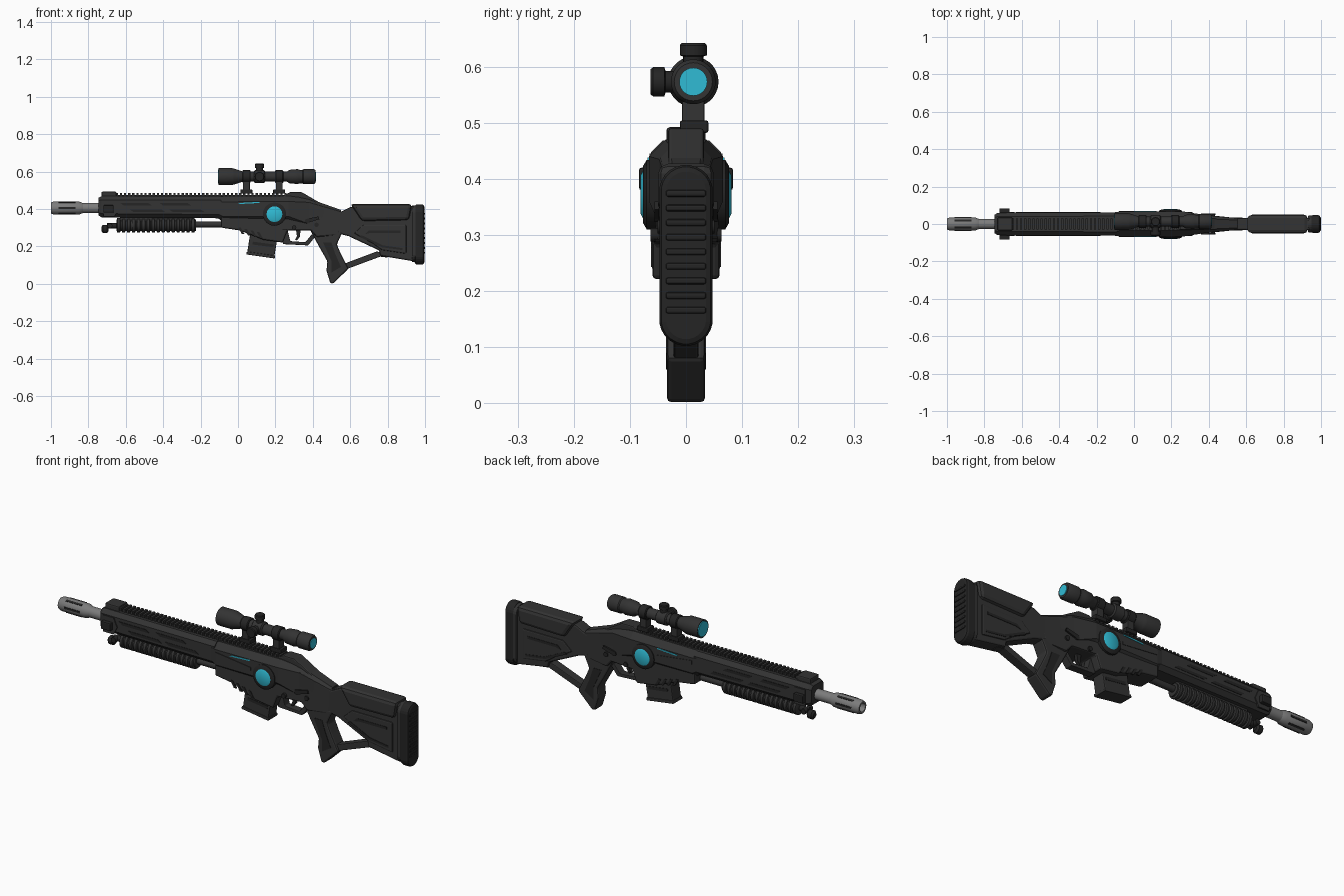
import bpy, bmesh, math
from mathutils import Matrix, Vector

cube = bpy.data.objects.get("Cube")
if cube:
    bpy.data.objects.remove(cube)


def material(name, color):
    m = bpy.data.materials.new(name)
    m.use_nodes = True
    m.diffuse_color = (*color, 1)
    m.node_tree.nodes["Principled BSDF"].inputs["Base Color"].default_value = (*color, 1)
    return m


BODY = material("charcoal", (.033, .033, .033))
TRIM = material("black_trim", (.018, .018, .018))
STEEL = material("barrel_grey", (.2, .2, .2))
GLOW = material("cyan_glass", (.03, .5, .66))


def finish(bm, name, mat, bevel=0, smooth=False):
    bmesh.ops.recalc_face_normals(bm, faces=bm.faces)
    me = bpy.data.meshes.new(name)
    bm.to_mesh(me)
    bm.free()
    me.materials.append(mat)
    ob = bpy.data.objects.new(name, me)
    bpy.context.collection.objects.link(ob)
    if bevel:
        mod = ob.modifiers.new("bevel", "BEVEL")
        mod.width, mod.segments, mod.limit_method = bevel, 2, "ANGLE"
    if smooth:
        for o in bpy.context.selected_objects:
            o.select_set(False)
        ob.select_set(True)
        bpy.context.view_layer.objects.active = ob
        bpy.ops.object.shade_smooth_by_angle(angle=math.radians(35))
    return ob


def bridge(bm, rings):
    # join matching rings of vertices and cap both ends
    n = len(rings[0])
    for a, b in zip(rings, rings[1:]):
        for i in range(n):
            j = (i + 1) % n
            bm.faces.new((a[i], a[j], b[j], b[i]))
    bm.faces.new(rings[0])
    bm.faces.new(rings[-1])


def prism(name, pts, width, mat=BODY, bevel=0, yc=0):
    # side outline (x, z) extruded across y; width may vary with x
    w = width if callable(width) else lambda x: width
    bm = bmesh.new()
    bridge(bm, [[bm.verts.new((x, yc + s * w(x), z)) for x, z in pts] for s in (-1, 1)])
    return finish(bm, name, mat, bevel)


def plates(name, pts, y, mat=TRIM, bevel=0):
    # thin matching plates on both flanks
    for s, side in ((-1, "right"), (1, "left")):
        prism(f"{side}_{name}", pts, .004, mat, bevel, s * y)


def box(name, x0, x1, y0, y1, z0, z1, mat=BODY, bevel=0):
    return prism(name, [(x0, z0), (x1, z0), (x1, z1), (x0, z1)], (y1 - y0) / 2, mat, bevel, (y0 + y1) / 2)


def loft(name, sections, mat=BODY):
    # chamfered sections along x: x, half width, bottom, top, chamfer
    bm = bmesh.new()
    rings = []
    for x, w, b, t, c in sections:
        half = [(w - c, b), (w, b + c), (w, t - c), (w - c, t)]
        ring = half + [(-y, z) for y, z in reversed(half)]
        rings.append([bm.verts.new((x, y, z)) for y, z in ring])
    bridge(bm, rings)
    return finish(bm, name, mat)


TURN = {"X": Matrix.Rotation(math.pi / 2, 4, "Y"), "Y": Matrix.Rotation(-math.pi / 2, 4, "X"), "Z": Matrix()}


def lathe(name, profile, pos, axis="X", mat=BODY, seg=28):
    # profile of (distance along axis, radius)
    bm = bmesh.new()
    m = Matrix.Translation(pos) @ TURN[axis]
    bridge(bm, [[bm.verts.new(m @ Vector((r * math.cos(k * math.tau / seg), r * math.sin(k * math.tau / seg), d)))
                 for k in range(seg)] for d, r in profile])
    return finish(bm, name, mat, smooth=True)


# Barrel and fluted muzzle
BZ = .405
lathe("barrel", [(-.84, .027), (-.70, .027)], (0, 0, BZ), mat=STEEL)
lathe("muzzle", [(-.95, .02), (-1, .022), (-1, .03), (-.985, .035), (-.85, .035), (-.83, .027)], (0, 0, BZ), mat=STEEL)
lathe("bore", [(-.957, .02), (-.949, .02)], (0, 0, BZ), mat=TRIM)
for k in range(6):
    slot = box("muzzle_flute", -.96, -.87, -.005, .005, .032, .037, TRIM)
    slot.matrix_world = Matrix.Translation((0, 0, BZ)) @ Matrix.Rotation((k + .5) * math.tau / 6, 4, "X")

# Handguard, vents and front lugs
loft("handguard", [(-.745, .05, .365, .46, .015), (-.73, .06, .355, .468, .02), (-.09, .062, .35, .468, .02)])
for x in (-.63, -.42):
    plates("upper_vent", [(x, .432), (x + .02, .418), (x + .17, .418), (x + .15, .432)], .059)
for x in (-.58, -.37):
    plates("lower_vent", [(x, .398), (x + .02, .384), (x + .19, .384), (x + .17, .398)], .059)
plates("handguard_panel", [(-.72, .445), (-.66, .445), (-.64, .40), (-.66, .36), (-.72, .36)], .061, BODY)
for s in (-1, 1):
    box("front_lug", -.72, -.665, s * .07 - .014, s * .07 + .014, .38, .42, TRIM, .005)
box("front_sight_base", -.73, -.65, -.035, .035, .45, .492, BODY, .006)

# Toothed top rail
box("top_rail", -.73, .265, -.024, .024, .455, .474)
for i in range(45):
    x = -.72 + i * .022
    box("rail_tooth", x, x + .012, -.03, .03, .47, .485)

# Ribbed tube under the handguard
ribs = [(-.65, .028)]
for i in range(16):
    x = -.645 + i * .0265
    ribs += [(x, .039), (x + .014, .039), (x + .017, .031), (x + .024, .031)]
lathe("ribbed_foregrip", ribs, (0, 0, .313), seg=20)
lathe("guide_rod", [(-.23, .016), (-.05, .016)], (0, 0, .317))
box("foregrip_bridge", -.63, -.24, -.022, .022, .33, .37)
lathe("foregrip_stem", [(-.70, .014), (-.64, .014)], (0, 0, .31), mat=TRIM)
lathe("foregrip_knob", [(-.73, .012), (-.722, .022), (-.70, .022), (-.692, .012)], (0, 0, .293), mat=TRIM, seg=16)
lathe("foregrip_crosspin", [(-.03, .014), (.03, .014)], (-.685, 0, .31), "Y", TRIM, 12)


# Receiver
def body_width(x):
    return .06 if x < .27 else .06 - (x - .27) * .1


loft("upper_receiver", [(-.12, .06, .36, .46, .02), (-.08, .066, .33, .468, .03), (.27, .066, .33, .47, .03),
                        (.38, .048, .30, .455, .02), (.55, .031, .28, .395, .01)])
prism("lower_receiver", [(-.09, .43), (-.09, .30), (.01, .285), (.135, .235), (.24, .22), (.265, .285), (.39, .285),
                         (.42, .25), (.54, .26), (.56, .385), (.38, .44)], body_width, BODY, .008)
prism("rear_hump", [(.22, .46), (.28, .49), (.34, .49), (.40, .455), (.46, .42), (.3, .42)], .032, BODY, .006)
for i in range(4):
    x = .0 + i * .033
    plates("well_vent", [(x, .302 - i * .008), (x + .014, .302 - i * .008), (x + .034, .267 - i * .008),
                         (x + .02, .267 - i * .008)], .0585)
plates("glow_strip", [(0, .426), (.115, .432), (.115, .438), (.01, .432)], .0645, GLOW)
plates("receiver_rib", [(-.08, .425), (.12, .40), (.12, .385), (-.08, .405)], .0645, BODY)
for x, z in ((.37, .335), (.42, .315), (.30, .30)):
    y = body_width(x) + .006
    lathe("receiver_pin", [(-y, .012), (y, .012)], (x, 0, z), "Y", TRIM, 12)
plates("selector", [(.36, .345), (.43, .36), (.435, .345), (.37, .325)], .052)

# Round side windows
CORE = (.195, 0, .372)
lathe("core_ring", [(-.077, .05), (-.07, .062), (.07, .062), (.077, .05)], CORE, "Y", TRIM, 32)
lathe("core_window", [(-.081, .034), (-.076, .044), (.076, .044), (.081, .034)], CORE, "Y", GLOW, 32)

# Magazine, trigger and guard
prism("magazine", [(.07, .30), (.049, .165), (.194, .143), (.215, .27)], .034, BODY, .005)
prism("magazine_foot", [(.047, .172), (.044, .157), (.197, .135), (.2, .15)], .038, BODY, .004)
plates("magazine_rib", [(.08, .225), (.077, .21), (.19, .195), (.193, .21)], .032)
prism("trigger_guard", [(.23, .285), (.265, .285), (.28, .228), (.36, .222), (.395, .265), (.415, .255), (.375, .205),
                        (.24, .212)], .02, BODY, .003)
prism("trigger", [(.31, .29), (.335, .29), (.33, .25), (.315, .232), (.305, .236), (.315, .255)], .009, TRIM)

# Pistol grip
prism("pistol_grip", [(.385, .29), (.43, .205), (.478, .12), (.473, .07), (.494, .002), (.51, .002), (.59, .08),
                      (.55, .16), (.528, .21), (.56, .28)], .034, BODY, .014)
plates("grip_panel", [(.455, .22), (.50, .12), (.50, .06), (.55, .09), (.52, .16), (.50, .22)], .032, TRIM)

# Stock
prism("stock_frame", [(.52, .37), (.60, .41), (.94, .415), (.94, .12), (.76, .15), (.755, .178), (.59, .255),
                      (.53, .27)], .033, BODY, .008)
prism("cheek_rest", [(.60, .427), (.93, .427), (.915, .34), (.66, .335), (.645, .36)], .05, BODY, .018)
prism("stock_panel", [(.62, .27), (.67, .315), (.90, .315), (.90, .16), (.77, .18), (.72, .215)], .038, BODY, .006)
plates("stock_inset", [(.68, .265), (.70, .285), (.87, .285), (.87, .272), (.71, .272)], .036)
plates("stock_groove", [(.65, .25), (.77, .195), (.88, .18), (.88, .19), (.775, .205), (.66, .26)], .036)
prism("lower_strut", [(.55, .082), (.57, .108), (.74, .172), (.80, .165), (.80, .14), (.76, .145), (.585, .08)],
      .022, BODY, .004)


def stadium(name, x0, x1, r, z0, z1, mat, bevel):
    # upright rounded slab
    bm = bmesh.new()
    ring = []
    for k in range(24):
        a = (k + .5) * math.tau / 24
        ring.append((r * math.cos(a), (z1 - r if k < 12 else z0 + r) + r * math.sin(a)))
    bridge(bm, [[bm.verts.new((x, y, z)) for y, z in ring] for x in (x0, x1)])
    return finish(bm, name, mat, bevel)


stadium("butt_plate", .93, .955, .045, .115, .42, BODY, .004)
stadium("butt_pad", .945, .996, .048, .102, .425, TRIM, .012)
for i in range(9):
    z = .16 + i * .026
    box("pad_ridge", .98, 1, -.036, .036, z, z + .012, TRIM, .004)

# Scope
SY, SZ = .013, .573
lathe("scope_tube", [(-.102, .038), (-.105, .045), (-.03, .045), (-.02, .042), (.03, .026), (.26, .026), (.275, .036),
                     (.32, .04), (.33, .036), (.345, .036), (.35, .04), (.405, .04), (.415, .034)], (0, SY, SZ))
lathe("front_lens", [(-.107, .038), (-.1, .038)], (0, SY, SZ), mat=GLOW)
lathe("rear_lens", [(.41, .025), (.418, .025)], (0, SY, SZ), mat=GLOW)
lathe("turret_collar", [(.085, .027), (.09, .034), (.14, .034), (.145, .027)], (0, SY, SZ))
knob = [(0, .018), (.045, .018), (.047, .024), (.065, .024), (.069, .021)]
lathe("top_turret", knob, (.115, SY, SZ), "Z", TRIM, 20)
lathe("side_turret", [(-d * 1.1, r * 1.08) for d, r in knob], (.115, SY, SZ), "Y", TRIM, 20)
for x in (.045, .22):
    lathe("scope_ring", [(x - .022, .031), (x - .018, .034), (x + .018, .034), (x + .022, .031)], (0, SY, SZ), mat=TRIM)
    box("scope_post", x - .018, x + .018, SY - .02, SY + .02, .495, .555, BODY, .003)
    box("scope_clamp", x - .032, x + .032, SY - .024, SY + .027, .482, .504, TRIM, .004)
